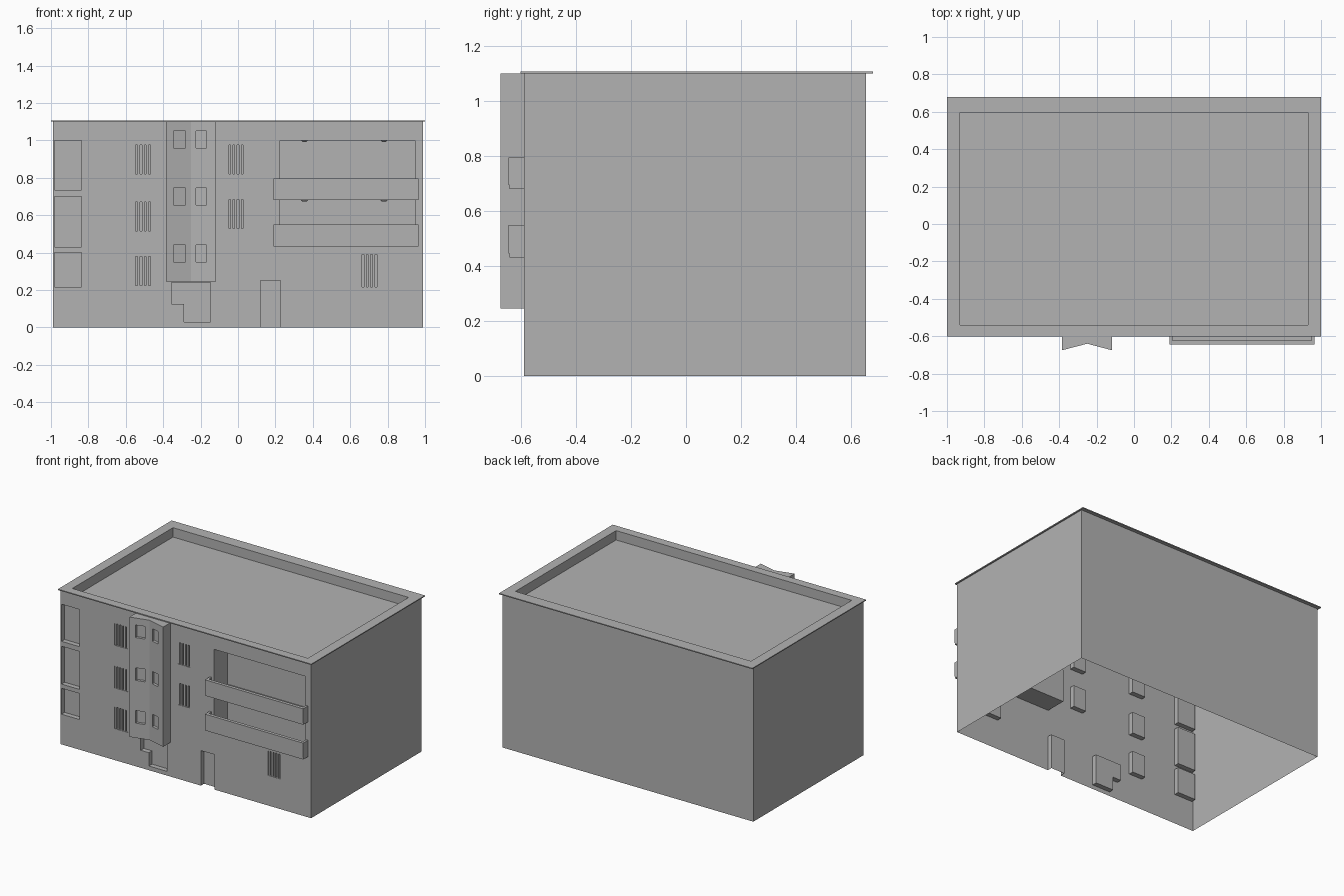
import bpy
import bmesh
from mathutils import Vector

cube = bpy.data.objects.get("Cube")
if cube:
    bpy.data.objects.remove(cube, do_unlink=True)

grey = bpy.data.materials.new("plaster_grey")
grey.use_nodes = True
COLOUR = (0.45, 0.45, 0.45, 1)
grey.diffuse_color = COLOUR
grey.node_tree.nodes["Principled BSDF"].inputs["Base Color"].default_value = COLOUR

FRONT = -0.59      # front wall plane
RECESS = 0.035     # depth of windows and doors


def add_prism(bm, points, direction):
    """Extrude a closed outline along a vector."""
    face = bm.faces.new([bm.verts.new(p) for p in points])
    out = bmesh.ops.extrude_face_region(bm, geom=[face])
    moved = [v for v in out["geom"] if isinstance(v, bmesh.types.BMVert)]
    bmesh.ops.translate(bm, verts=moved, vec=Vector(direction))


def add_box(bm, x0, x1, y0, y1, z0, z1):
    add_prism(bm, [(x0, y0, z0), (x1, y0, z0), (x1, y1, z0), (x0, y1, z0)],
              (0, 0, z1 - z0))


def finish(bm, name):
    bmesh.ops.recalc_face_normals(bm, faces=bm.faces)
    mesh = bpy.data.meshes.new(name)
    bm.to_mesh(mesh)
    bm.free()
    mesh.materials.append(grey)
    obj = bpy.data.objects.new(name, mesh)
    bpy.context.collection.objects.link(obj)
    return obj


def carve(obj, cutter):
    """Subtract the cutter, keep the result as plain mesh."""
    mod = obj.modifiers.new("recesses", "BOOLEAN")
    mod.operation, mod.solver, mod.object = "DIFFERENCE", "EXACT", cutter
    bpy.context.view_layer.update()
    graph = bpy.context.evaluated_depsgraph_get()
    mesh = bpy.data.meshes.new_from_object(obj.evaluated_get(graph))
    obj.modifiers.clear()
    obj.data = mesh
    bpy.data.objects.remove(cutter, do_unlink=True)


# Openings in the front wall: x0, x1, z0, z1
tall_windows = [(-0.98, -0.837, z0, z1)
                for z0, z1 in ((0.215, 0.40), (0.43, 0.70), (0.735, 1.0))]
barred_windows = [(-0.56, -0.455, z, z + 0.155) for z in (0.225, 0.515, 0.82)]
barred_windows += [(-0.062, 0.04, z, z + 0.155) for z in (0.53, 0.82)]
barred_windows.append((0.65, 0.755, 0.215, 0.39))
side_door = (0.12, 0.228, -0.1, 0.25)
loggias = [(0.225, 0.947, 0.445, 0.68), (0.225, 0.947, 0.695, 1.0)]

# Building body with roof well
bm = bmesh.new()
add_box(bm, -0.99, 0.99, FRONT, 0.655, 0, 1.1)
body = finish(bm, "building_body")

bm = bmesh.new()
for x0, x1, z0, z1 in tall_windows + barred_windows + [side_door]:
    add_box(bm, x0, x1, FRONT - 0.1, FRONT + RECESS, z0, z1)
for x0, x1, z0, z1 in loggias:
    add_box(bm, x0, x1, FRONT - 0.1, FRONT + 0.15, z0, z1)
entrance = [(-0.355, 0.24), (-0.147, 0.24), (-0.147, 0.03),
            (-0.29, 0.03), (-0.29, 0.125), (-0.355, 0.125)]
add_prism(bm, [(x, FRONT - 0.1, z) for x, z in entrance], (0, 0.1 + RECESS, 0))
add_box(bm, -0.93, 0.93, -0.54, 0.595, 1.04, 1.2)
carve(body, finish(bm, "cutter"))

# The shell is open underneath
bm = bmesh.new()
bm.from_mesh(body.data)
under = [f for f in bm.faces if f.calc_center_median().z < 0.001]
bmesh.ops.delete(bm, geom=under, context="FACES")
bm.to_mesh(body.data)
bm.free()

# Thin coping around the roof edge
bm = bmesh.new()
add_box(bm, -1, 1, -0.602, -0.54, 1.1, 1.107)
add_box(bm, -1, 1, 0.595, 0.68, 1.1, 1.107)
for s in (-1, 1):
    xs = sorted((s, s * 0.93))
    add_box(bm, xs[0], xs[1], -0.54, 0.595, 1.1, 1.107)
finish(bm, "roof_coping")

# Stair bay with a folded front
LEFT, MID, RIGHT = (-0.385, -0.675), (-0.25, -0.64), (-0.118, -0.675)
bm = bmesh.new()
outline = [LEFT, MID, RIGHT, (RIGHT[0], FRONT), (LEFT[0], FRONT)]
add_prism(bm, [(x, y, 0.245) for x, y in outline], (0, 0, 0.855))
bay = finish(bm, "stair_bay")

bm = bmesh.new()
for a, b, t0, t1 in ((LEFT, MID, 0.3, 0.78), (MID, RIGHT, 0.2, 0.62)):
    a, b = Vector(a), Vector(b)
    p, q = a.lerp(b, t0), a.lerp(b, t1)
    for z in (0.35, 0.655, 0.96):
        add_prism(bm, [(p.x, p.y - 0.05, z), (q.x, q.y - 0.05, z),
                       (q.x, q.y + 0.02, z), (p.x, p.y + 0.02, z)], (0, 0, 0.09))
carve(bay, finish(bm, "cutter"))

# Vertical bars in the small windows
bm = bmesh.new()
BARS, WIDTH = 5, 0.013
for x0, x1, z0, z1 in barred_windows:
    step = (x1 - x0 - WIDTH) / (BARS - 1)
    for i in range(BARS):
        x = x0 + i * step
        add_box(bm, x, x + WIDTH, FRONT + 0.003, FRONT + 0.02, z0, z1)
finish(bm, "window_bars")

# Balcony trays: floor, front parapet and two ends
for name, z0, z1 in (("lower_balcony", 0.432, 0.55), ("upper_balcony", 0.68, 0.795)):
    bm = bmesh.new()
    add_box(bm, 0.19, 0.965, -0.642, FRONT, z0, z0 + 0.014)
    add_box(bm, 0.19, 0.965, -0.645, -0.622, z0 + 0.014, z1)
    add_box(bm, 0.19, 0.205, -0.622, FRONT, z0 + 0.014, z1)
    add_box(bm, 0.95, 0.965, -0.622, FRONT, z0 + 0.014, z1)
    finish(bm, name)

# Flat ceiling lamps in the loggias
bm = bmesh.new()
for z in (0.68, 1.0):
    for x in (0.355, 0.78):
        out = bmesh.ops.create_cone(bm, cap_ends=True, segments=12, radius1=0.01,
                                    radius2=0.018, depth=0.008)
        bmesh.ops.translate(bm, verts=out["verts"], vec=(x, FRONT + 0.07, z - 0.004))
finish(bm, "ceiling_lamps")
